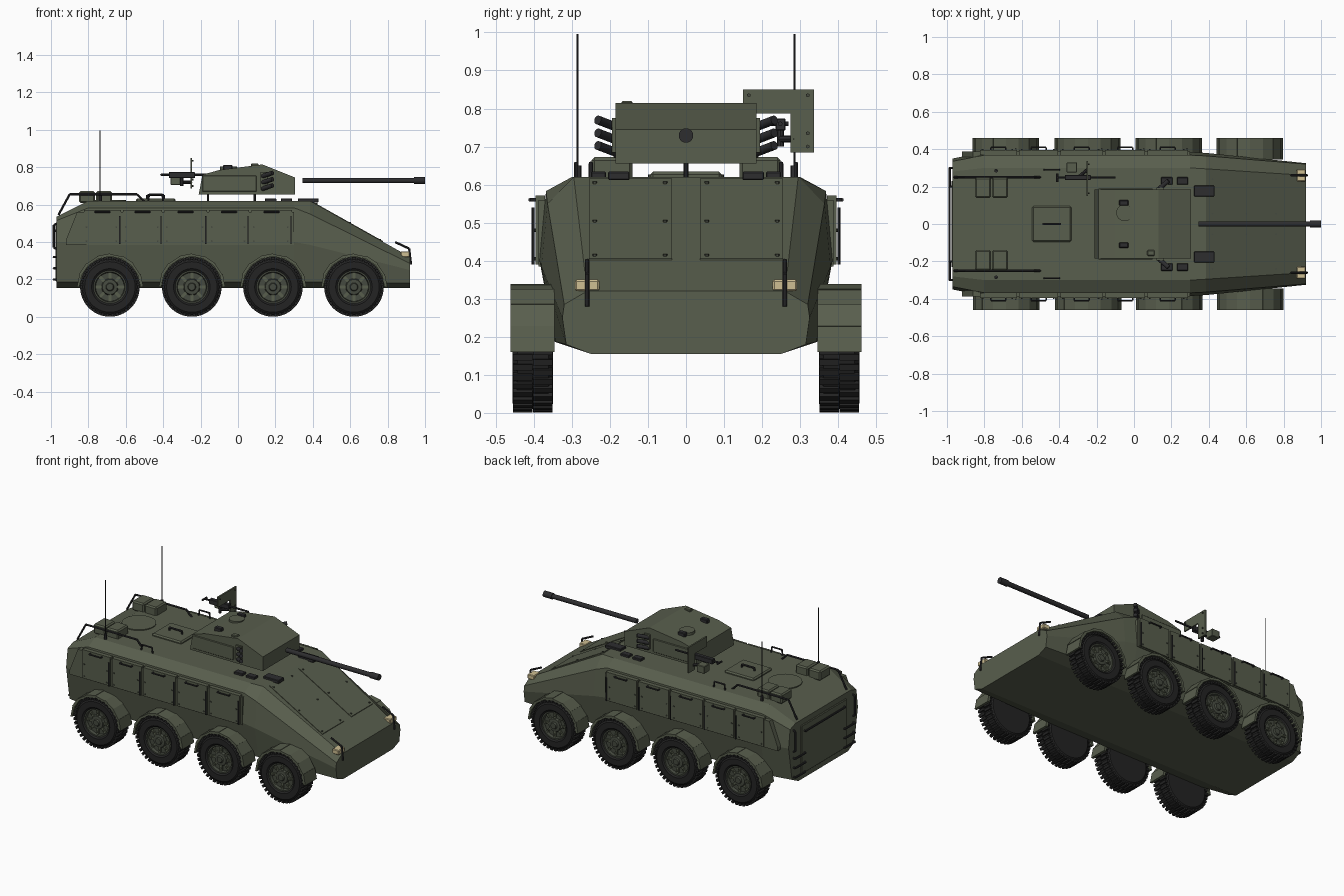
import bpy, bmesh, math
from mathutils import Vector, Matrix

if "Cube" in bpy.data.objects:
    bpy.data.objects.remove(bpy.data.objects["Cube"])


def material(name, c):
    m = bpy.data.materials.new(name)
    m.diffuse_color = (*c, 1)
    m.use_nodes = True
    m.node_tree.nodes["Principled BSDF"].inputs["Base Color"].default_value = m.diffuse_color
    return m


GREEN = material("olive green", (0.098, 0.112, 0.074))
HUB = material("dark olive", (0.06, 0.068, 0.05))
RUBBER = material("tyre rubber", (0.017, 0.017, 0.017))
METAL = material("gun metal", (0.026, 0.026, 0.028))
LAMP = material("headlight cream", (0.62, 0.52, 0.29))


def finish(name, bm, mat, smooth=False):
    bmesh.ops.recalc_face_normals(bm, faces=bm.faces)
    me = bpy.data.meshes.new(name)
    bm.to_mesh(me)
    bm.free()
    me.materials.append(mat)
    o = bpy.data.objects.new(name, me)
    bpy.context.collection.objects.link(o)
    if smooth:
        bpy.ops.object.select_all(action='DESELECT')
        o.select_set(True)
        bpy.context.view_layer.objects.active = o
        bpy.ops.object.shade_smooth_by_angle(angle=math.radians(35))
    return o


def add_box(bm, lo, hi, rot=None):
    lo, hi = Vector(lo), Vector(hi)
    m = Matrix.Translation((lo + hi) / 2) @ Matrix.Diagonal((*(hi - lo), 1))
    bmesh.ops.create_cube(bm, size=1, matrix=(rot @ m) if rot else m)


def box(name, lo, hi, mat, bevel=0):
    bm = bmesh.new()
    add_box(bm, lo, hi)
    if bevel:
        bmesh.ops.bevel(bm, geom=bm.edges[:], offset=bevel, segments=1, affect='EDGES')
    return finish(name, bm, mat)


def add_rod(bm, a, b, r, seg=8):
    a, b = Vector(a), Vector(b)
    d = b - a
    m = Matrix.Translation((a + b) / 2) @ d.to_track_quat('Z', 'Y').to_matrix().to_4x4()
    bmesh.ops.create_cone(bm, cap_ends=True, segments=seg, radius1=r, radius2=r, depth=d.length, matrix=m)


def rods(name, paths, r, mat, seg=8, smooth=True):
    bm = bmesh.new()
    for p in paths:
        for a, b in zip(p, p[1:]):
            add_rod(bm, a, b, r, seg)
    return finish(name, bm, mat, smooth)


def prism(name, pts, y0, y1, mat):
    bm = bmesh.new()
    f = bm.faces.new([bm.verts.new((x, y0, z)) for x, z in pts])
    r = bmesh.ops.extrude_face_region(bm, geom=[f])
    bmesh.ops.translate(bm, vec=(0, y1 - y0, 0), verts=[v for v in r['geom'] if isinstance(v, bmesh.types.BMVert)])
    return finish(name, bm, mat)


def loft(name, rings, mat, closed=True, smooth=False):
    bm = bmesh.new()
    vs = [[bm.verts.new(p) for p in ring] for ring in rings]
    n = len(vs[0])
    for a, b in zip(vs, vs[1:]):
        for i in range(n):
            j = (i + 1) % n
            bm.faces.new((a[i], a[j], b[j], b[i]))
    if closed:
        bm.faces.new(vs[0])
        bm.faces.new(vs[-1])
    return finish(name, bm, mat, smooth)


# Hull: half cross-sections lofted along x
FULL = [(.25, .155), (.345, .187), (.385, .40), (.368, .583), (.30, .62)]
stations = [
    (-.97, [(.25, .155), (.315, .187), (.35, .40), (.335, .515), (.28, .535)]),
    (-.80, FULL), (.30, FULL),
    (.385, [(.25, .155), (.343, .187), (.38, .385), (.364, .55), (.295, .62)]),
    (.92, [(.25, .155), (.315, .18), (.325, .25), (.32, .285), (.26, .32)])]
loft("hull", [[(x, y, z) for y, z in h] + [(x, -y, z) for y, z in reversed(h)] for x, h in stations], GREEN)


def glacis(x):
    return .62 - .561 * (x - .385)


# Wheel parts: one mesh each, shared by all eight wheels
def lathe(name, prof, mat):
    return loft(name, [[(r * math.cos(i * math.tau / 40), y, r * math.sin(i * math.tau / 40))
                        for i in range(40)] for r, y in prof], mat, True, True)


tyre = lathe("tyre", [(.084, .42), (.084, .445), (.098, .456), (.135, .456), (.15, .443),
                      (.15, .362), (.135, .349), (.05, .349)], RUBBER)
rim = lathe("wheel_rim", [(.086, .42), (.088, .45), (.08, .45), (.076, .432), (.045, .432),
                          (.04, .445), (.022, .447), (.018, .456), (.002, .456)], HUB)
bm = bmesh.new()
for i in range(36):
    for k, (y0, y1) in enumerate(((.351, .402), (.404, .455))):
        add_box(bm, (.144, y0, -.008), (.159, y1, .008), Matrix.Rotation((i + k / 2) * math.tau / 36, 4, 'Y'))
tread = finish("tyre_tread", bm, RUBBER)
bm = bmesh.new()
for i in range(8):
    rot = Matrix.Rotation(i * math.tau / 8, 4, 'Y')
    add_box(bm, (.04, .43, -.008), (.077, .44, .008), rot)
    add_rod(bm, rot @ Vector((.06, .43, 0)), rot @ Vector((.06, .447, 0)), .006, 6)
spokes = finish("wheel_spokes", bm, GREEN)
# Segmented mudguard arch over each wheel
bm = bmesh.new()
for i in range(8):
    a0, a1 = [math.radians(180 * k / 8) for k in (i, i + 1)]
    lift = .003 * (i % 2)
    q = [(r * math.cos(a), y, r * math.sin(a)) for y in (.345, .461)
         for r, a in ((.163, a0), (.176 + lift, a0), (.176 + lift, a1), (.163, a1))]
    v = [bm.verts.new(p) for p in q]
    for f in ((0, 1, 2, 3), (4, 5, 6, 7), (0, 1, 5, 4), (1, 2, 6, 5), (2, 3, 7, 6), (3, 0, 4, 7)):
        bm.faces.new([v[k] for k in f])
guard = finish("mudguard", bm, GREEN)

for part in (tyre, rim, tread, spokes, guard):
    for i, x in enumerate((-.685, -.247, .187, .62)):
        for s in (0, 1):
            o = part if (i, s) == (0, 0) else part.copy()
            if o is not part:
                bpy.context.collection.objects.link(o)
            o.location = (x, 0, .16)
            o.rotation_euler = (0, 0, math.pi * s)

# Parts repeated on both sides
edges = (-.83, -.62, -.40, -.16, .065, .295)
for s in (1, -1):
    def P(x, y, z):
        return (x, s * y, z)
    # side storage panels with seams, handles and bolts
    prism("side_skirt", [(-.92, .41), (-.86, .56), (.30, .56), (.30, .385), (-.92, .385)], s * .35, s * .388, GREEN)
    for a, b in zip(edges, edges[1:]):
        box("side_panel", P(a + .006, .37, .39), P(b - .006, .396, .572), GREEN)
        m = (a + b) / 2
        rods("panel_handle", [[P(m - .04, .39, .56), P(m - .04, .41, .56), P(m + .04, .41, .56), P(m + .04, .39, .56)]], .005, METAL, 6)
        rods("panel_rod", [[P(b - .012, .402, .39), P(b - .012, .402, .54)]], .004, METAL, 6)
        rods("panel_bolts", [[P(x, .39, z), P(x, .4, z)] for x in (a + .02, b - .03) for z in (.405, .48)], .005, HUB, 6)
    # front plates and bolts on the sloped nose
    prism("nose_plate", [(x, glacis(x) + d) for x, d in ((.40, -.01), (.40, .004), (.775, .004), (.775, -.01))],
          s * .037, s * .255, GREEN)
    rods("nose_bolts", [[P(x, y, glacis(x)), P(x, y, glacis(x) + .008)] for x in (.42, .6, .76) for y in (.055, .24)],
         .006, HUB, 6)
    # headlights and their guards
    box("headlight", P(.87, .228, .32), P(.917, .292, .35), LAMP, .004)
    rods("headlight_guard", [[P(.84, .26, .40), P(.915, .26, .365), P(.925, .26, .28)]], .006, METAL)
    # roof periscopes, stowage boxes, rails and aerials
    box("front_periscope", P(.32, .148, .612), P(.43, .205, .634), METAL, .003)
    for x in (.145, .23):
        box("roof_periscope", P(x, .21, .61), P(x + .06, .25, .634), METAL, .003)
    for x in (-.85, -.76):
        box("roof_box", P(x, .14, .61), P(x + .085, .248, .672), GREEN, .008)
    rods("roof_rail", [[P(-.96, .25, .545), P(-.90, .25, .655), P(-.54, .25, .655), P(-.50, .25, .615)]], .006, METAL)
    rods("roof_grip", [[P(-.48, .29, .62), P(-.475, .29, .655), P(-.405, .29, .655), P(-.40, .29, .62)]], .005, METAL)
    rods("aerial", [[P(-.737, .285, .61), P(-.737, .285, .996)]], .0028, METAL)
    rods("aerial_base", [[P(-.737, .285, .61), P(-.737, .285, .65)]], .01, METAL)
    # smoke launchers, fanned out beside the turret
    box("launcher_bracket", P(.12, .18, .685), P(.16, .195, .775), GREEN)
    rods("smoke_launcher", [[P(.13, .185, z), P(.185, .232, z + .018)] for z in (.685, .718, .752)], .012, METAL, 12)
    # turret sights and side plate
    box("turret_sight", P(-.08, .098, .77), P(-.03, .128, .812), METAL, .004)
    box("turret_side_plate", P(-.19, .18, .67), P(.10, .191, .755), GREEN, .003)
    # rear steps
    rods("rear_step", [[P(-.965, .2, z), P(-.985, .2, z), P(-.985, .30, z), P(-.965, .30, z)]
                       for z in (.20, .26, .32)], .006, METAL)
    rods("rear_post", [[P(-.965, .30, .36), P(-.985, .30, .37), P(-.985, .30, .49), P(-.965, .30, .50)]], .006, METAL)

# Rear ramp
box("rear_ramp", (-.977, -.23, .19), (-.96, .23, .50), GREEN, .004)
rods("ramp_bar", [[(-.965, -.2, .46), (-.987, -.2, .46), (-.987, .2, .46), (-.965, .2, .46)]], .006, METAL)

# Roof hatches
rods("round_hatch", [[(-.70, 0, .61), (-.70, 0, .626)]], .1, GREEN, 32)
box("square_hatch", (-.545, -.095, .61), (-.335, .095, .634), GREEN, .008)
rods("hatch_handle", [[(-.485, 0, .63), (-.485, 0, .652), (-.395, 0, .652), (-.395, 0, .63)]], .006, METAL)

# Turret with gun
prism("turret", [(-.21, .655), (-.19, .76), (-.10, .785), (.13, .815), (.305, .745), (.305, .655)], -.185, .185, GREEN)
rods("turret_hatch", [[(-.05, .06, .77), (-.05, .06, .803)]], .045, GREEN, 24)
box("gunner_sight", (.07, -.17, .79), (.11, -.14, .82), GREEN, .004)
rods("turret_pivot", [[(-.16, 0, .61), (-.16, 0, .66)], [(.09, 0, .61), (.09, 0, .66)]], .006, METAL)
rods("gun_barrel", [[(.345, 0, .729), (.95, 0, .729)]], .0145, METAL, 20)
rods("gun_muzzle", [[(.94, 0, .729), (1.0, 0, .729)]], .019, METAL, 20)

# Roof machine gun with notched shield
box("gun_shield_top", (-.255, .15, .787), (-.245, .337, .85), GREEN)
box("gun_shield_side", (-.255, .275, .685), (-.245, .337, .787), GREEN)
rods("shield_bolts", [[(-.25, y, z), (-.238, y, z)] for y, z in ((.165, .835), (.32, .835), (.32, .735), (.32, .7))],
     .005, HUB, 6)
box("machine_gun_body", (-.37, .235, .742), (-.23, .262, .774), METAL, .003)
rods("machine_gun_barrel", [[(-.24, .248, .76), (-.10, .248, .76)]], .006, METAL)
rods("machine_gun_grip", [[(-.37, .248, .76), (-.41, .248, .76)], [(-.41, .225, .76), (-.41, .27, .76)]], .006, METAL)
rods("machine_gun_mount", [[(-.30, .248, .745), (-.30, .248, .70)], [(-.30, .248, .72), (-.25, .29, .72)]], .009, METAL)
box("ammo_box", (-.36, .275, .705), (-.305, .33, .752), GREEN, .003)
